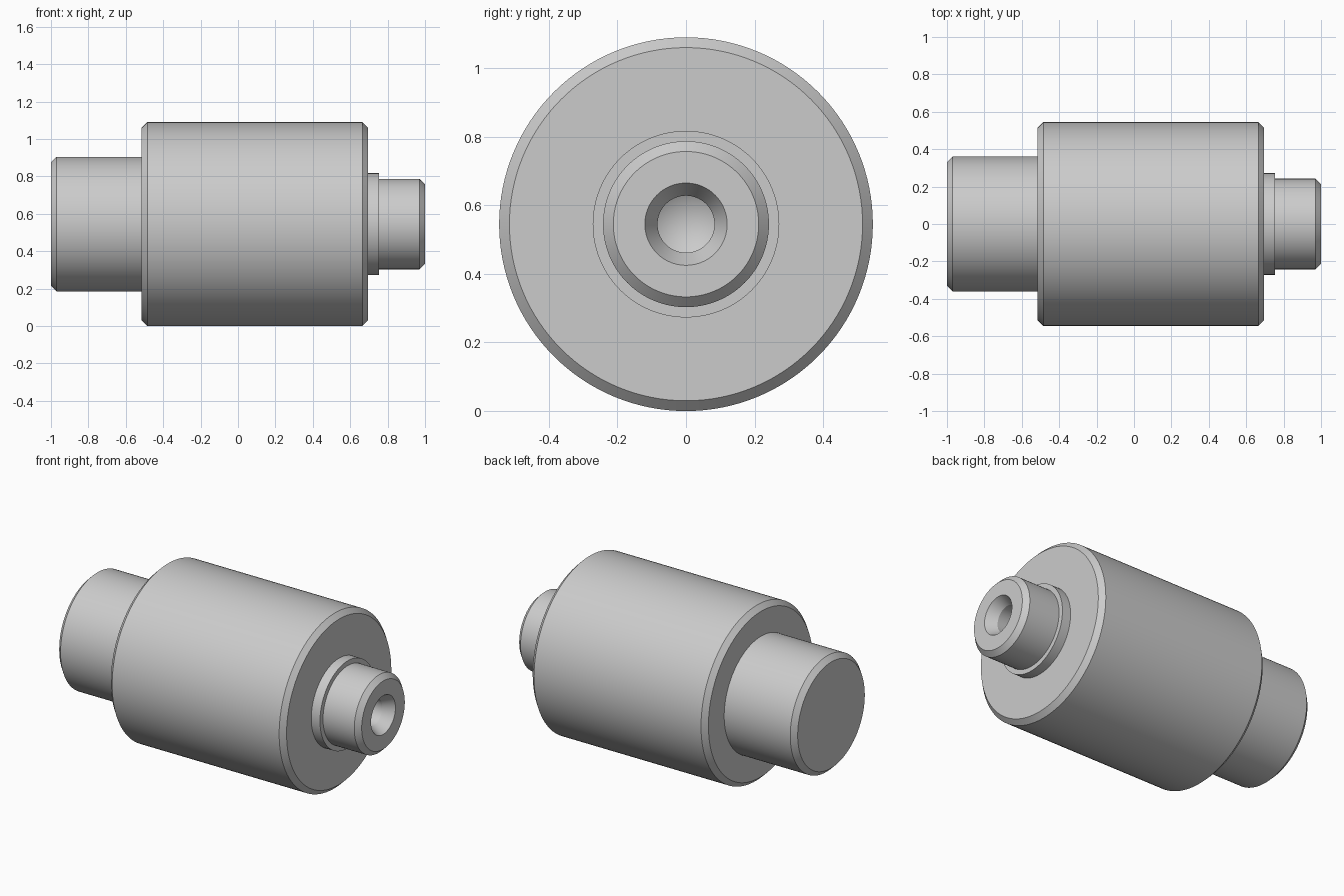
import bpy
import bmesh
import math
from mathutils import Vector

cube = bpy.data.objects.get("Cube")
if cube:
    bpy.data.objects.remove(cube, do_unlink=True)

AXIS_Z = 0.545
SEGMENTS = 128
BEVEL = 0.03

steel = bpy.data.materials.new("grey_steel")
steel.use_nodes = True
GREY = (0.6, 0.6, 0.6, 1.0)
steel.diffuse_color = GREY
steel.node_tree.nodes["Principled BSDF"].inputs["Base Color"].default_value = GREY


def turned_part(name, profile):
    """Revolve (x, radius) points about the x axis into a closed solid."""
    bm = bmesh.new()
    verts = [bm.verts.new((x, 0, r)) for x, r in profile]
    edges = [bm.edges.new(pair) for pair in zip(verts, verts[1:])]
    bmesh.ops.spin(bm, geom=verts + edges, cent=(0, 0, 0), axis=(1, 0, 0),
                   angle=math.tau, steps=SEGMENTS, use_duplicate=False)
    bmesh.ops.remove_doubles(bm, verts=bm.verts, dist=1e-5)
    bmesh.ops.recalc_face_normals(bm, faces=bm.faces)
    mesh = bpy.data.meshes.new(name)
    bm.to_mesh(mesh)
    bm.free()
    mesh.materials.append(steel)
    obj = bpy.data.objects.new(name, mesh)
    obj.location = Vector((0, 0, AXIS_Z))
    bpy.context.collection.objects.link(obj)
    bpy.ops.object.select_all(action="DESELECT")
    obj.select_set(True)
    bpy.context.view_layer.objects.active = obj
    bpy.ops.object.shade_smooth_by_angle(angle=math.radians(25))
    return obj


# Main drum, chamfered at both ends
R = AXIS_Z
turned_part("main_drum", [
    (-0.515, 0), (-0.515, R - BEVEL), (-0.515 + BEVEL, R),
    (0.695 - BEVEL, R), (0.695, R - BEVEL), (0.695, 0)])

# Thick plain shaft, chamfered at its outer end
turned_part("thick_shaft", [
    (-1, 0), (-1, 0.36 - BEVEL), (-1 + BEVEL, 0.36), (-0.45, 0.36), (-0.45, 0)])

# Shoulder between drum and thin shaft
turned_part("shoulder_collar", [
    (0.65, 0), (0.65, 0.272), (0.755, 0.272), (0.755, 0)])

# Thin shaft with countersunk centre hole ending in a drill point
turned_part("thin_shaft", [
    (0.6, 0), (0.6, 0.242), (1 - BEVEL, 0.242), (1, 0.242 - BEVEL),
    (1, 0.12), (0.935, 0.083), (0.85, 0.083), (0.802, 0)])

# The shoulder and drum stay clear of the drilled hole, whose point is at x = 0.802
